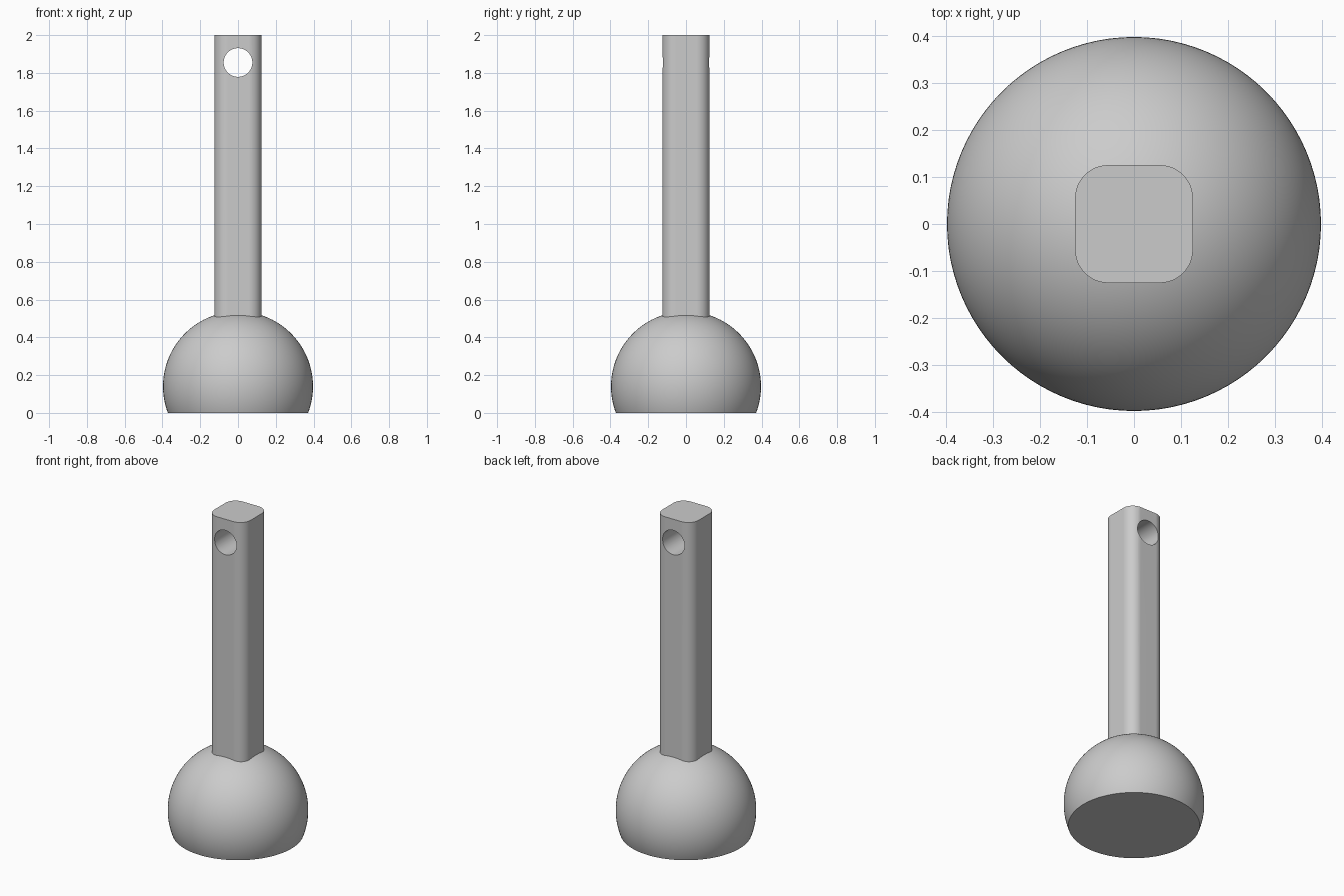
import bpy, bmesh
from math import sin, cos, pi, radians, asin
from mathutils import Matrix, Vector

if "Cube" in bpy.data.objects:
    bpy.data.objects.remove(bpy.data.objects["Cube"], do_unlink=True)

BALL_R, BALL_Z = 0.397, 0.14
POST_HALF, POST_ROUND, TOP = 0.125, 0.07, 2.0
HOLE_R, HOLE_Z = 0.076, 1.855

grey = bpy.data.materials.new("plain grey")
grey.use_nodes = True
grey.diffuse_color = (0.6, 0.6, 0.6, 1)
grey.node_tree.nodes["Principled BSDF"].inputs["Base Color"].default_value = (0.6, 0.6, 0.6, 1)


def make_object(name, bm):
    bmesh.ops.recalc_face_normals(bm, faces=bm.faces)
    mesh = bpy.data.meshes.new(name)
    bm.to_mesh(mesh)
    bm.free()
    mesh.materials.append(grey)
    obj = bpy.data.objects.new(name, mesh)
    bpy.context.collection.objects.link(obj)
    return obj


def select_only(obj):
    bpy.ops.object.select_all(action='DESELECT')
    obj.select_set(True)
    bpy.context.view_layer.objects.active = obj


def smooth(obj):
    select_only(obj)
    bpy.ops.object.shade_smooth_by_angle(angle=radians(30))


# Ball with a flat base: an arc revolved around z
bm = bmesh.new()
low = -asin(BALL_Z / BALL_R)
steps, sides = 40, 96
rings = []
for i in range(steps):
    a = low + (pi / 2 - low) * i / steps
    r, z = BALL_R * cos(a), BALL_Z + BALL_R * sin(a)
    rings.append([bm.verts.new((r * cos(2 * pi * k / sides), r * sin(2 * pi * k / sides), z))
                  for k in range(sides)])
pole = bm.verts.new((0, 0, BALL_Z + BALL_R))
for k in range(sides):
    n = (k + 1) % sides
    for lower, upper in zip(rings, rings[1:]):
        bm.faces.new((lower[k], lower[n], upper[n], upper[k]))
    bm.faces.new((rings[-1][k], rings[-1][n], pole))
bm.faces.new(rings[0][::-1])
smooth(make_object("ball_base", bm))

# Square post with rounded corners, rooted inside the ball
bm = bmesh.new()
outline = []
inner = POST_HALF - POST_ROUND
for q in range(4):
    mid = pi / 4 + q * pi / 2
    corner = Vector((cos(mid), sin(mid), 0)) * inner * 2 ** 0.5
    for s in range(13):
        a = q * pi / 2 + s * pi / 24
        outline.append(bm.verts.new(corner + Vector((cos(a), sin(a), 0)) * POST_ROUND
                                    + Vector((0, 0, BALL_Z + 0.2))))
base = bm.faces.new(outline)
ext = bmesh.ops.extrude_face_region(bm, geom=[base], use_keep_orig=True)
tops = [v for v in ext["geom"] if isinstance(v, bmesh.types.BMVert)]
bmesh.ops.translate(bm, verts=tops, vec=(0, 0, TOP - BALL_Z - 0.2))
post = make_object("square_post", bm)

# Round cross hole, running front to back near the top
bm = bmesh.new()
bmesh.ops.create_cone(bm, cap_ends=True, segments=64, radius1=HOLE_R, radius2=HOLE_R, depth=1,
                      matrix=Matrix.Translation((0, 0, HOLE_Z)) @ Matrix.Rotation(pi / 2, 4, 'X'))
cutter = make_object("hole_cutter", bm)
cutter.hide_render = True
cut = post.modifiers.new("cross_hole", 'BOOLEAN')
cut.operation, cut.solver, cut.object = 'DIFFERENCE', 'EXACT', cutter
select_only(post)
bpy.ops.object.modifier_apply(modifier=cut.name)
bpy.data.objects.remove(cutter, do_unlink=True)
smooth(post)
flat = post.modifiers.new("flat_sides", 'WEIGHTED_NORMAL')
flat.keep_sharp = True
